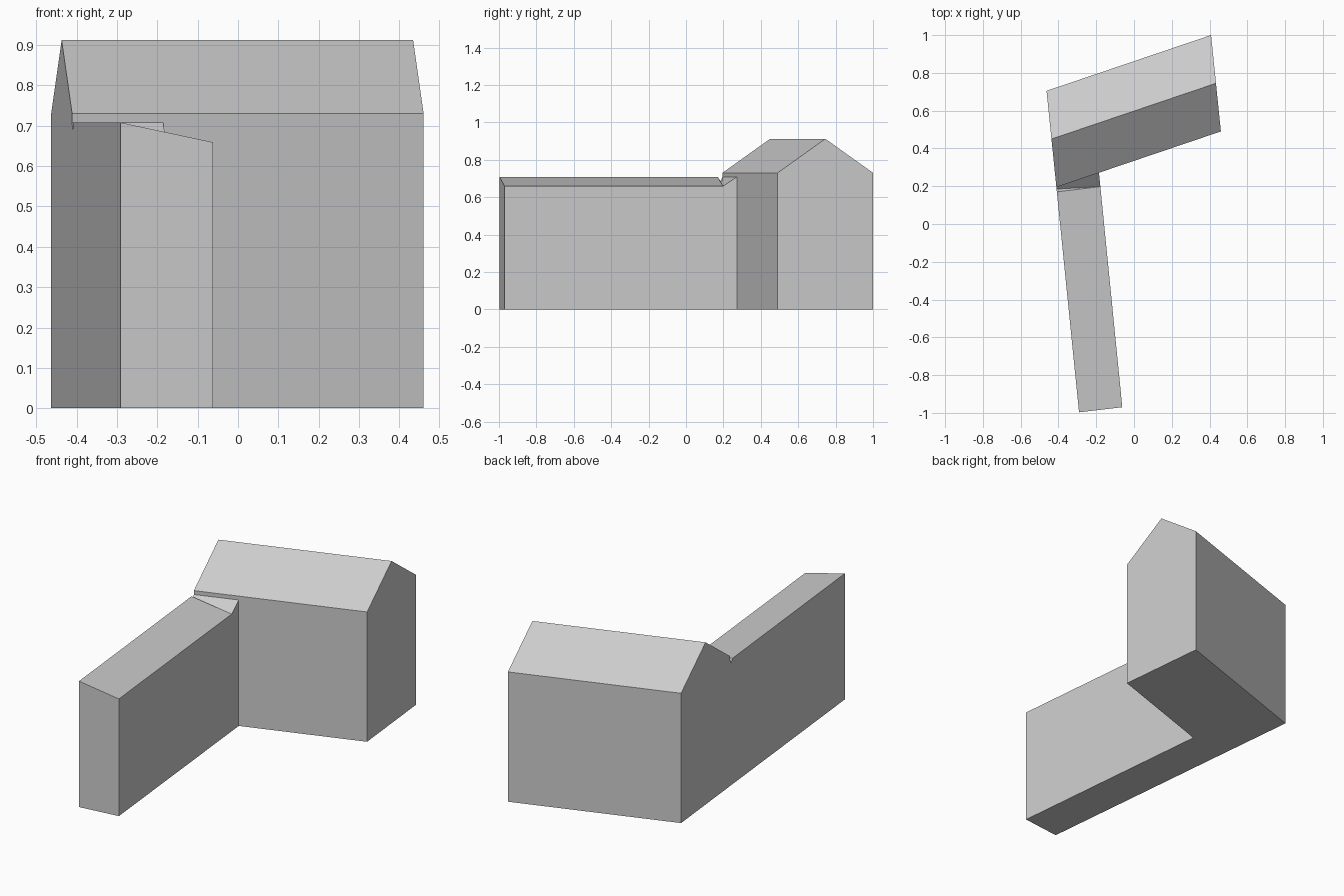
import bpy
import bmesh
from mathutils import Vector

cube = bpy.data.objects.get("Cube")
if cube:
    bpy.data.objects.remove(cube, do_unlink=True)

# Single plain grey
grey = bpy.data.materials.new("plain_grey")
grey.use_nodes = True
grey.diffuse_color = (0.6, 0.6, 0.6, 1)
grey.node_tree.nodes["Principled BSDF"].inputs["Base Color"].default_value = (0.6, 0.6, 0.6, 1)


def loft(name, left, right, open_edge=None):
    """Bridge two matching side profiles into a solid, optionally leaving one strip open."""
    bm = bmesh.new()
    a = [bm.verts.new(p) for p in left]
    b = [bm.verts.new(p) for p in right]
    n = len(a)
    bm.faces.new(a)
    bm.faces.new(b[::-1])
    for i in range(n):
        j = (i + 1) % n
        if i != open_edge:
            bm.faces.new((a[j], a[i], b[i], b[j]))
    bmesh.ops.remove_doubles(bm, verts=bm.verts, dist=0.0005)
    bmesh.ops.recalc_face_normals(bm, faces=bm.faces)
    mesh = bpy.data.meshes.new(name)
    bm.to_mesh(mesh)
    bm.free()
    mesh.materials.append(grey)
    obj = bpy.data.objects.new(name, mesh)
    bpy.context.collection.objects.link(obj)
    return obj


# Main house: a gable end swept along the ridge direction
corner = Vector((-0.411, 0.195, 0))
depth = Vector((-0.052, 0.51, 0))
length = Vector((0.871, 0.295, 0))
eave, ridge = 0.73, 0.912
gable = [corner + depth * t + Vector((0, 0, z))
         for t, z in ((0, 0), (0, eave), (0.5, ridge), (1, eave), (1, 0))]
loft("main_house", gable, [p + length for p in gable])

# Long wing: sloping roof with a small valley where it meets the house
high, low = 0.708, 0.659
front_left, front_right = Vector((-0.291, -0.997)), Vector((-0.062, -0.97))
back_left = corner.xy
back_right = corner.xy + length.xy * 0.259


def side(front, back, points):
    """Place (y, z) points along the wall line from front to back."""
    return [front.lerp(back, (y - front.y) / (back.y - front.y)).to_3d()
            + Vector((0, 0, z)) for y, z in points]


left_wall = side(front_left, back_left,
                 [(front_left.y, 0), (front_left.y, high), (0.17, high),
                  (0.185, 0.685), (back_left.y, high), (back_left.y, 0)])
right_wall = side(front_right, back_right,
                  [(front_right.y, 0), (front_right.y, low), (0.198, low),
                   (0.198, low), (back_right.y, high), (back_right.y, 0)])
loft("long_wing", left_wall, right_wall, open_edge=4)
